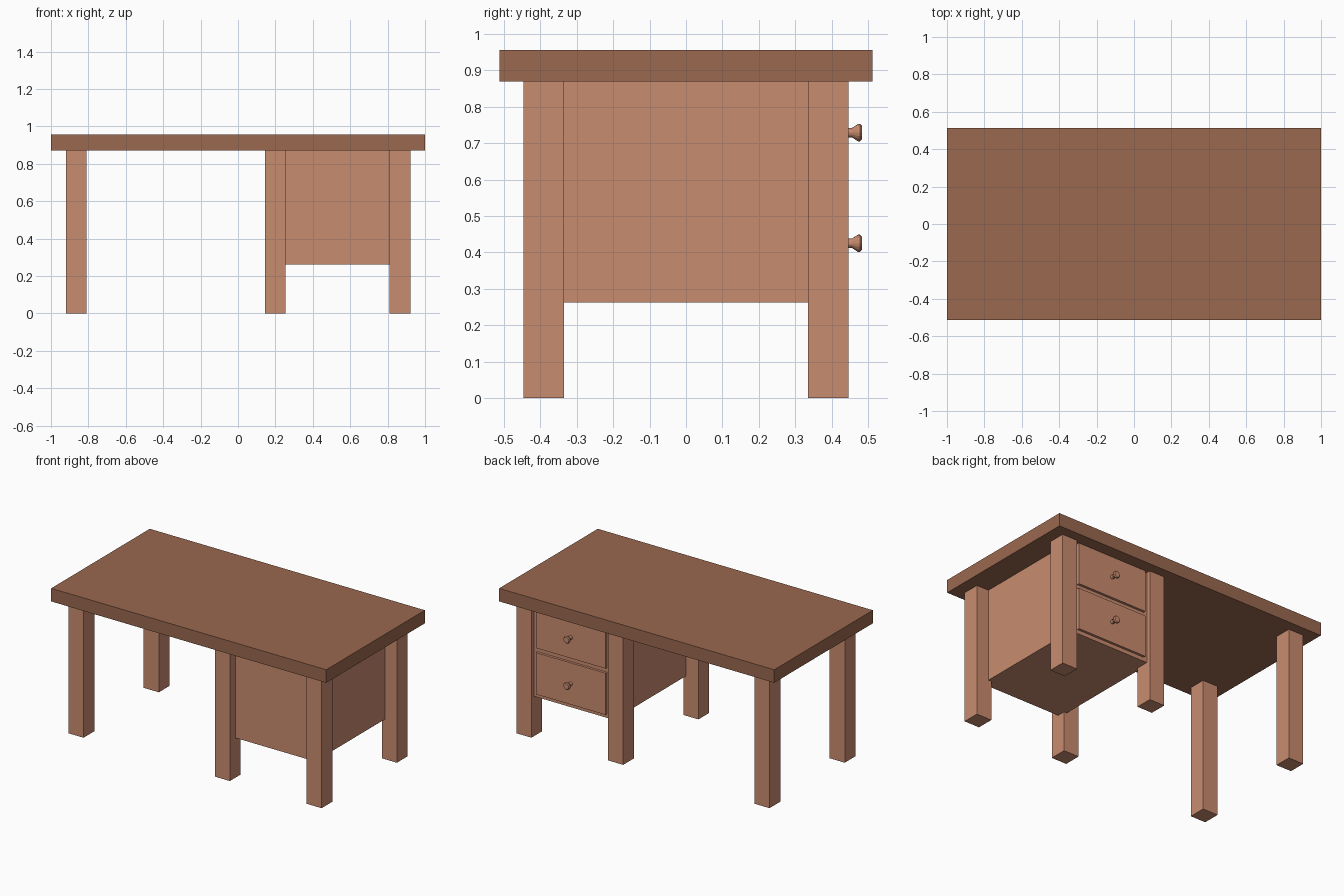
import bpy, bmesh, math
from mathutils import Matrix

if "Cube" in bpy.data.objects:
    bpy.data.objects.remove(bpy.data.objects["Cube"])


def material(name, color):
    m = bpy.data.materials.new(name)
    m.diffuse_color = (*color, 1)
    m.use_nodes = True
    m.node_tree.nodes["Principled BSDF"].inputs["Base Color"].default_value = m.diffuse_color
    return m


dark = material("dark wood", (0.328, 0.138, 0.078))
light = material("light wood", (0.584, 0.262, 0.162))


def finish(name, bm, mat):
    bmesh.ops.recalc_face_normals(bm, faces=bm.faces)
    me = bpy.data.meshes.new(name)
    bm.to_mesh(me)
    bm.free()
    me.materials.append(mat)
    ob = bpy.data.objects.new(name, me)
    bpy.context.collection.objects.link(ob)
    return ob


def box(name, x, y, z, mat):
    bm = bmesh.new()
    bmesh.ops.create_cube(bm, size=1)
    for v in bm.verts:
        for i, (lo, hi) in enumerate((x, y, z)):
            v.co[i] = lo if v.co[i] < 0 else hi
    return finish(name, bm, mat)


def knob(name, x, y, z):
    # turned profile: (radius, distance along y)
    profile = [(0, 0), (0.013, 0), (0.013, 0.022), (0.024, 0.039), (0.024, 0.044), (0.019, 0.049), (0, 0.049)]
    bm = bmesh.new()
    vs = [bm.verts.new((r, d, 0)) for r, d in profile]
    edges = [bm.edges.new(p) for p in zip(vs, vs[1:])]
    bmesh.ops.spin(bm, geom=vs + edges, cent=(0, 0, 0), axis=(0, 1, 0),
                   angle=math.tau, steps=16)
    bmesh.ops.remove_doubles(bm, verts=bm.verts, dist=1e-5)
    bmesh.ops.transform(bm, matrix=Matrix.Translation((x, y, z)), verts=bm.verts)
    return finish(name, bm, light)


# desk top
box("desk_top", (-1, 1), (-0.512, 0.512), (0.87, 0.956), dark)

# six legs in three pairs
for label, cx in (("left", -0.865), ("middle", 0.199), ("right", 0.866)):
    for side, s in (("front", -1), ("back", 1)):
        box(f"{side}_{label}_leg", (cx - 0.055, cx + 0.055),
            (s * 0.391 - 0.056, s * 0.391 + 0.056), (0, 0.87), light)

# drawer cabinet between the legs
box("drawer_cabinet", (0.233, 0.833), (-0.39, 0.42), (0.262, 0.87), light)

# raised drawer fronts with knobs
for label, cz in (("upper", 0.729), ("lower", 0.425)):
    box(f"{label}_drawer_front", (0.279, 0.787), (0.415, 0.436), (cz - 0.137, cz + 0.137), light)
    knob(f"{label}_drawer_knob", 0.533, 0.434, cz)
